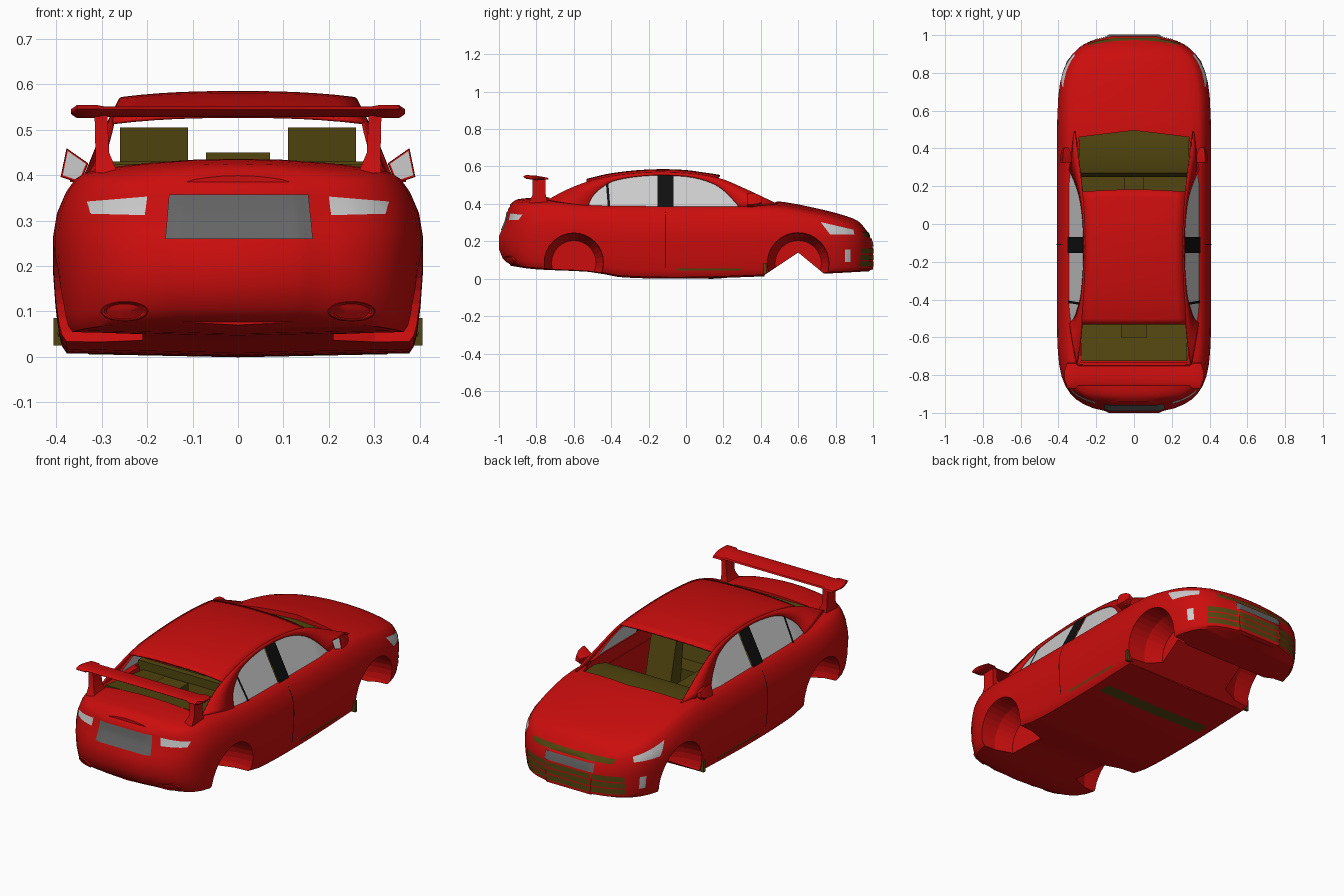
import bpy, bmesh, math
from mathutils import Vector
from mathutils.bvhtree import BVHTree

if "Cube" in bpy.data.objects:
    bpy.data.objects.remove(bpy.data.objects["Cube"])


def material(name, rgb):
    m = bpy.data.materials.new(name)
    m.diffuse_color = (*rgb, 1)
    m.use_nodes = True
    m.node_tree.nodes["Principled BSDF"].inputs["Base Color"].default_value = m.diffuse_color
    return m


RED = material("red_paint", (0.6, 0.004, 0.004))
OLIVE = material("olive_trim", (0.085, 0.062, 0.005))
BLACK = material("black_trim", (0.005, 0.005, 0.005))
GLASS = material("pale_glass", (0.6, 0.6, 0.6))
PLATE = material("dark_grey", (0.13, 0.13, 0.13))


def make(name, verts, faces, mat, mirror=False, thick=0, smooth=True):
    me = bpy.data.meshes.new(name)
    me.from_pydata([tuple(v) for v in verts], [], faces)
    bm = bmesh.new()
    bm.from_mesh(me)
    bmesh.ops.recalc_face_normals(bm, faces=bm.faces[:])
    bm.to_mesh(me)
    bm.free()
    ob = bpy.data.objects.new(name, me)
    bpy.context.collection.objects.link(ob)
    if mat:
        me.materials.append(mat)
    if thick:
        s = ob.modifiers.new("thickness", 'SOLIDIFY')
        s.thickness, s.offset = thick, 0
    if mirror:
        ob.modifiers.new("mirror", 'MIRROR')
    if smooth:
        bpy.ops.object.select_all(action='DESELECT')
        ob.select_set(True)
        bpy.context.view_layer.objects.active = ob
        bpy.ops.object.shade_smooth_by_angle(angle=math.radians(35))
    return ob


def grid(name, rows, mat, **kw):
    n = len(rows[0])
    faces = [(i*n+j, i*n+j+1, (i+1)*n+j+1, (i+1)*n+j)
             for i in range(len(rows)-1) for j in range(n-1)]
    return make(name, [v for r in rows for v in r], faces, mat, **kw)


def loft(name, rings, mat, strips=False, **kw):
    """Closed rings joined and capped, with strip caps for symmetric rings."""
    n = len(rings[0])
    faces = [(i*n+j, i*n+(j+1) % n, (i+1)*n+(j+1) % n, (i+1)*n+j)
             for i in range(len(rings)-1) for j in range(n)]
    h = n//2
    cap = [tuple(range(n))]
    if strips:
        cap = [(0, 1, n-1), (h-1, h, h+1)] + [(j, j+1, n-j-1, n-j) for j in range(1, h-1)]
    for o in (0, (len(rings)-1)*n):
        faces += [tuple(o+v for v in f) for f in cap]
    return make(name, [v for r in rings for v in r], faces, mat, **kw)


def prism(name, profile, x0, x1, mat, **kw):
    """(y, z) outline extruded along x."""
    return loft(name, [[(x, y, z) for y, z in profile] for x in (x0, x1)], mat, **kw)


def box(name, x0, x1, y0, y1, z0, z1, mat, **kw):
    return prism(name, [(y0, z0), (y1, z0), (y1, z1), (y0, z1)], x0, x1, mat, **kw)


def curve(pts, t):
    """Smooth interpolation through (t, value) points."""
    t = min(max(t, pts[0][0]), pts[-1][0])
    i = max(k for k in range(len(pts)-1) if pts[k][0] <= t)
    slope = lambda k: ((pts[min(k+1, len(pts)-1)][1] - pts[max(k-1, 0)][1]) /
                       (pts[min(k+1, len(pts)-1)][0] - pts[max(k-1, 0)][0]))
    (a, va), (b, vb) = pts[i], pts[i+1]
    h, u = b-a, (t-a)/(b-a)
    return ((2*u**3-3*u*u+1)*va + (u**3-2*u*u+u)*h*slope(i) +
            (3*u*u-2*u**3)*vb + (u**3-u*u)*h*slope(i+1))


# body shell: sections lofted from tail to nose
TOP = [(-1, .385), (-.9, .397), (-.75, .405), (-.5, .39), (.3, .385), (.5, .382),
       (.7, .345), (.85, .307), (.93, .278), (1, .225)]
BOTTOM = [(-1, .07), (-.8, .05), (-.5, .035), (-.35, .008), (0, 0), (.35, .01), (.7, .025), (1, .04)]
# height fraction, width factor, tail inset, nose inset
LEVELS = [(.02, .925, .06, .02), (.06, .95, .04, .0), (.12, .965, .02, .0), (.28, .985, .0, .0),
          (.5, 1, .0, .0), (.64, 1, .02, .0), (.78, .98, .038, .005), (.9, .935, .045, .01),
          (.97, .89, .05, .015), (1, .85, .06, .02)]
DECK = [(.72, .012), (.5, .022), (.25, .029), (0, .031)]
stations = [-1, -.99, -.975, -.955, -.93, -.9, -.86, -.81, -.75] + [-.68+.08*i for i in range(18)]
stations += [.75, .81, .86, .9, .93, .955, .975, .99, 1]
rings = []
for y in stations:
    w = .408 * max(.33, (1-abs(y)**(8 if y > 0 else 9))**.4)
    z0, z1 = curve(BOTTOM, y), curve(TOP, y)
    k = max(0, (abs(y)-.75)/.25)**2
    half = [(0, y + k*(.06 if y < 0 else -.02), z0)]
    for f, wf, tail, nose in LEVELS:
        half.append((w*wf, y + k*(tail if y < 0 else -nose), z0+f*(z1-z0)))
    for xf, dz in DECK:
        half.append((w*xf, half[10][1], z1+dz*min(1, w/.3)))
    rings.append(half + [(-x, yy, z) for x, yy, z in half[-2:0:-1]])
body = loft("body_shell", rings, RED, strips=True)


def cut(cutter):
    m = body.modifiers.new("cut", 'BOOLEAN')
    m.operation, m.solver, m.object = 'DIFFERENCE', 'EXACT', cutter
    bpy.context.view_layer.objects.active = body
    bpy.ops.object.modifier_move_to_index(modifier=m.name, index=0)
    bpy.ops.object.modifier_apply(modifier=m.name)
    bpy.data.objects.remove(cutter)


# wheel wells, open front underside and cabin space
for yc, zc, r in ((-.6, .085, .165), (.6, .08, .172)):
    for s in (-1, 1):
        cut(loft("well_cutter", [[(s*x, yc+q*r*math.cos(a*math.pi/16), zc+q*r*math.sin(a*math.pi/16))
                                  for a in range(32)] for x, q in ((.21, .72), (.3, .93), (.5, 1))],
                 None, smooth=False))
cut(prism("underside_cutter", [(.42, -.1), (.42, .02), (.6, .14), (.74, .025), (.74, -.1)], -.5, .5, None, smooth=False))
cut(box("cabin_cutter", -.33, .33, -.41, .4, .05, .7, None, smooth=False))
cut(loft("deck_cutter", [[(-a, -.73, z), (a, -.73, z), (.335, -.4, z), (.335, .25, z), (b, .46, z),
                          (0, .495, z), (-b, .46, z), (-.335, .25, z)]
                         for z, a, b in ((.32, .28, .29), (.7, .28, .29))], None, smooth=False))

# details laid onto the body by projecting quads
tree = BVHTree.FromObject(body, bpy.context.evaluated_depsgraph_get())
VIEWS = {'rear': lambda a, b: (Vector((a, -2, b)), Vector((0, 1, 0))),
         'nose': lambda a, b: (Vector((a, 2, b)), Vector((0, -1, 0))),
         'side': lambda a, b: (Vector((2, a, b)), Vector((-1, 0, 0))),
         'under': lambda a, b: (Vector((a, b, -2)), Vector((0, 0, 1)))}


def patch(name, quad, view, mat, mirror=False, n=10, m=3, lift=.003):
    a, b, c, d = map(Vector, quad)
    rows = []
    for i in range(m+1):
        row = []
        for j in range(n+1):
            p = a.lerp(b, j/n).lerp(d.lerp(c, j/n), i/m)
            o, v = VIEWS[view](p.x, p.y)
            hit = tree.ray_cast(o, v)[0]
            row.append((hit if hit else o+v*1.65) - v*lift)
        rows.append(row)
    return grid(name, rows, mat, mirror=mirror)


def rect(a0, a1, b0, b1):
    return [(a0, b0), (a1, b0), (a1, b1), (a0, b1)]


patch("rear_plate", [(-.16, .26), (.165, .26), (.155, .357), (-.152, .357)], 'rear', PLATE, n=24, m=6, lift=.005)
patch("tail_light", [(.205, .312), (.325, .315), (.333, .342), (.2, .353)], 'rear', GLASS, True)
patch("headlight", [(.77, .237), (.9, .235), (.895, .262), (.72, .303)], 'side', GLASS, True)
patch("fog_light", rect(.85, .88, .09, .155), 'side', GLASS, True, n=3)
patch("front_plate", rect(-.145, .145, .172, .215), 'nose', PLATE, n=24, lift=.006)
patch("upper_grille", rect(-.24, .24, .224, .25), 'nose', OLIVE, n=24)
for z in (.066, .1, .134):
    patch("lower_grille_slot", rect(-.29, .29, z, z+.027), 'nose', OLIVE, n=24, m=1)
patch("sill_strip", rect(-.05, .3, .045, .055), 'side', OLIVE, True, m=1)
patch("door_seam", rect(-.112, -.107, .06, .36), 'side', BLACK, True, n=1, m=10, lift=.0015)
patch("underbody_strip", rect(-.33, .33, .12, .19), 'under', OLIVE, m=1)

# oval rear vents: raised rim
vent = []
for q, lift in ((1.05, 0), (1, .01), (.9, .008), (.8, .002), (.3, .001)):
    ring = []
    for i in range(25):
        x, z = .25+.05*q*math.cos(i*math.pi/12), .1+.021*q*math.sin(i*math.pi/12)
        ring.append(tree.ray_cast(Vector((x, -2, z)), Vector((0, 1, 0)))[0] - Vector((0, lift, 0)))
    vent.append(ring)
grid("rear_vent", vent, RED, mirror=True)


# greenhouse: side surface leans inward with height
def lean(y, z, off=0):
    return (.347 - .5*(z-.39) - .1*max(0, y-.2) - .1*max(0, -.45-y) + off, y, z)


OUTER = [(.49, .398), (.30, .487), (.17, .538), (0, .563), (-.2, .567), (-.4, .547), (-.53, .516),
         (-.64, .473), (-.74, .42)]
INNER = [(.285, .385), (.21, .465), (.13, .515), (0, .547), (-.2, .552), (-.37, .528), (-.45, .488),
         (-.50, .44), (-.525, .385)]


def edge(pts, t):
    return (curve([(i, p[0]) for i, p in enumerate(pts)], t), curve([(i, p[1]) for i, p in enumerate(pts)], t))


steps = [i/4 for i in range(33)]
grid("side_frame", [[lean(*edge(OUTER, t)) for t in steps], [lean(*edge(INNER, t)) for t in steps]],
     RED, mirror=True, thick=.008)


def window(name, t0, t1, mat, off):
    ts = [t0+(t1-t0)*i/12 for i in range(13)]
    tops = [edge(INNER, t) for t in ts]
    grid(name, [[lean(y, z, off) for y, z in tops], [lean(y, .383, off) for y, z in tops]], mat, mirror=True)


window("front_side_window", .05, 3.36, GLASS, -.004)
window("centre_pillar", 3.36, 3.76, BLACK, .002)
window("rear_side_window", 3.76, 7.95, GLASS, -.004)
grid("quarter_divider", [[lean(-.405-.01*i, .385+.125*i, .001), lean(-.418-.01*i, .385+.125*i, .001)] for i in (0, 1)],
     BLACK, mirror=True)

# roof panel
CROWN = [(-.53, .53), (-.4, .56), (-.2, .58), (0, .577), (.17, .551)]
rows = []
for i in range(17):
    x, y, z = lean(*edge(OUTER, 2+i/4))
    c = curve(CROWN, y)
    rows.append([(x*u, y + (.012 if y > .1 else 0)*(1-u*u), c-(c-z)*abs(u)**2.5) for u in [k/6-1 for k in range(13)]])
grid("roof", rows, RED, thick=.008)

# rear wing with slim tapered ends and posts
WING = [(-.865, .545), (-.85, .553), (-.8, .55), (-.745, .54), (-.74, .532), (-.8, .527), (-.85, .535)]
loft("wing_blade", [[(x, -.8+(y+.8)*q, .54+(z-.54)*q) for y, z in WING] for x, q in
                    ((-.368, .4), (-.355, 1.1), (-.31, 1.1), (-.295, .9), (.295, .9), (.31, 1.1), (.355, 1.1), (.368, .4))], RED)
loft("wing_post", [[(x0, y0, z), (x1, y0, z), (x1, y1, z), (x0, y1, z)] for x0, x1, y0, y1, z in
                   ((.265, .315, -.84, -.74, .405), (.284, .314, -.82, -.75, .45), (.288, .316, -.82, -.75, .538))],
     RED, mirror=True)

# door mirrors
FACE = [(.335, .425), (.375, .453), (.386, .4), (.35, .388)]
scaled = lambda q, y: [(.362+(x-.362)*q, y, .42+(z-.42)*q) for x, z in FACE]
loft("mirror_housing", [scaled(1.15, .325), scaled(1.2, .345), scaled(1, .38), scaled(.55, .405)], RED, mirror=True)
make("mirror_glass", scaled(1, .322), [(0, 1, 2, 3)], GLASS, mirror=True)
box("mirror_arm", .32, .37, .35, .38, .385, .402, RED, mirror=True)

# interior
prism("dashboard", [(.5, .385), (.36, .395), (.27, .37), (.25, .28), (.39, .2), (.39, .322), (.49, .322)], -.29, .29, OLIVE)
prism("parcel_shelf", [(-.725, .322), (-.725, .425), (-.52, .4), (-.4, .385), (-.4, .322)], -.28, .28, OLIVE)
box("console", -.05, .05, -.2, .3, .05, .22, OLIVE)
box("cabin_floor", -.328, .328, -.408, .398, .05, .06, OLIVE)
SEAT = [(.14, .07), (.14, .19), (-.02, .17), (-.1, .5), (-.15, .505), (-.1, .07)]
prism("front_seat", SEAT, .11, .26, OLIVE, mirror=True)
prism("rear_bench", [(-.2, .07), (-.2, .19), (-.32, .18), (-.37, .43), (-.405, .43), (-.405, .07)], -.31, .31, OLIVE)
box("rear_headrest", -.07, .07, -.6, -.52, .39, .45, OLIVE)
box("mud_flap", .365, .406, .415, .43, .025, .085, OLIVE, mirror=True)
